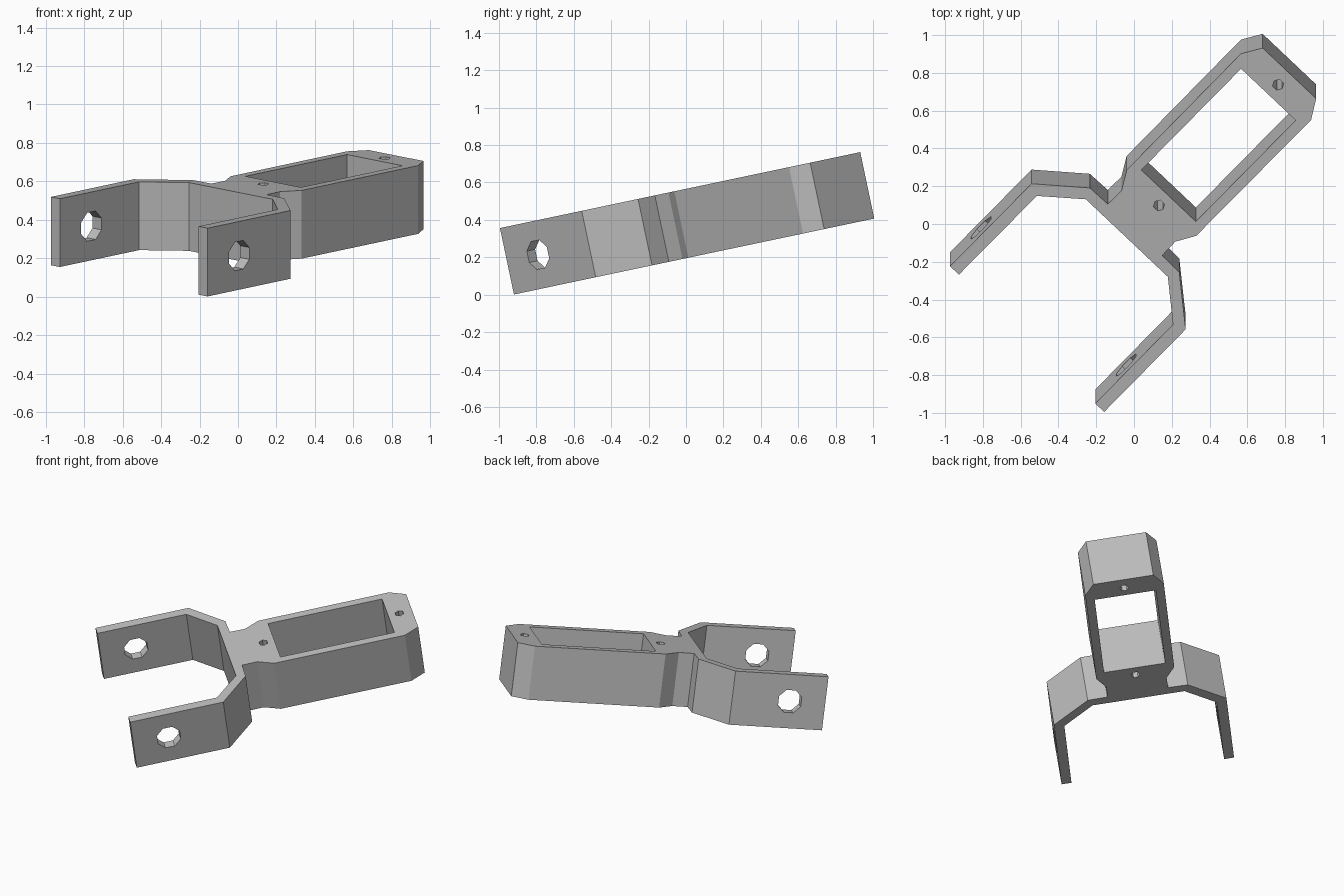
import bpy, bmesh, math
from mathutils import Matrix

cube = bpy.data.objects.get("Cube")
if cube:
    bpy.data.objects.remove(cube, do_unlink=True)

HEIGHT = 0.363
AXIS_V = -0.0255      # sideways offset of the symmetry axis
PLACE = (Matrix.Translation((0, 0, 0.566))
         @ Matrix.Rotation(math.radians(11.9), 4, 'X')
         @ Matrix.Rotation(math.radians(46), 4, 'Z')
         @ Matrix.Translation((0, AXIS_V, 0)))

grey = bpy.data.materials.new("plain grey")
grey.use_nodes = True
colour = (0.5, 0.5, 0.5, 1)
grey.diffuse_color = colour
grey.node_tree.nodes["Principled BSDF"].inputs["Base Color"].default_value = colour


def add_object(name, bm):
    bmesh.ops.recalc_face_normals(bm, faces=bm.faces)
    mesh = bpy.data.meshes.new(name)
    bm.to_mesh(mesh)
    bm.free()
    mesh.materials.append(grey)
    ob = bpy.data.objects.new(name, mesh)
    bpy.context.collection.objects.link(ob)
    ob.matrix_world = PLACE
    return ob


def mirrored_prism(name, half, bottom, top):
    """Extrude a half outline mirrored across the long axis."""
    outline = half + [(u, -v) for u, v in reversed(half)]
    bm = bmesh.new()
    face = bm.faces.new([bm.verts.new((u, v, bottom)) for u, v in outline])
    moved = bmesh.ops.extrude_face_region(bm, geom=[face])["geom"]
    bmesh.ops.translate(bm, vec=(0, 0, top - bottom),
                        verts=[g for g in moved if isinstance(g, bmesh.types.BMVert)])
    return add_object(name, bm)


def drill(name, radius, length, sides, matrix):
    bm = bmesh.new()
    bmesh.ops.create_cone(bm, cap_ends=True, segments=sides, radius1=radius,
                          radius2=radius, depth=length, matrix=matrix)
    return add_object(name, bm)


# Forked bracket: inner fork, arm ends, shoulders, neck, chamfered frame
half_outline = [(-0.081, 0.302), (-0.248, 0.501), (-0.841, 0.502), (-0.841, 0.567),
                (-0.22, 0.567), (-0.022, 0.329), (-0.019, 0.2), (0.083, 0.198),
                (0.183, 0.256), (1.056, 0.258), (1.158, 0.197)]
bracket = mirrored_prism("forked_bracket", half_outline, -HEIGHT, 0)

# Rectangular frame opening
cutters = [mirrored_prism("frame_opening_cutter", [(0.237, 0.201), (0.998, 0.201)], -0.5, 0.1)]

# Vertical pin holes at both ends of the frame
for u in (0.164, 1.072):
    cutters.append(drill("pin_hole_cutter", 0.03, 1, 6, Matrix.Translation((u, 0, -0.2))))

# Cross hole through both fork arms
cutters.append(drill("axle_hole_cutter", 0.082, 2, 8,
                     Matrix.Translation((-0.605, 0, -HEIGHT / 2))
                     @ Matrix.Rotation(math.pi / 2, 4, 'X')
                     @ Matrix.Rotation(math.pi / 8, 4, 'Z')))

bpy.context.view_layer.objects.active = bracket
for cutter in cutters:
    cutter.hide_render = True
    cut = bracket.modifiers.new(cutter.name, 'BOOLEAN')
    cut.operation = 'DIFFERENCE'
    cut.solver = 'EXACT'
    cut.object = cutter
    bpy.context.view_layer.update()
    bpy.ops.object.modifier_apply(modifier=cut.name)
for cutter in cutters:
    bpy.data.objects.remove(cutter, do_unlink=True)
